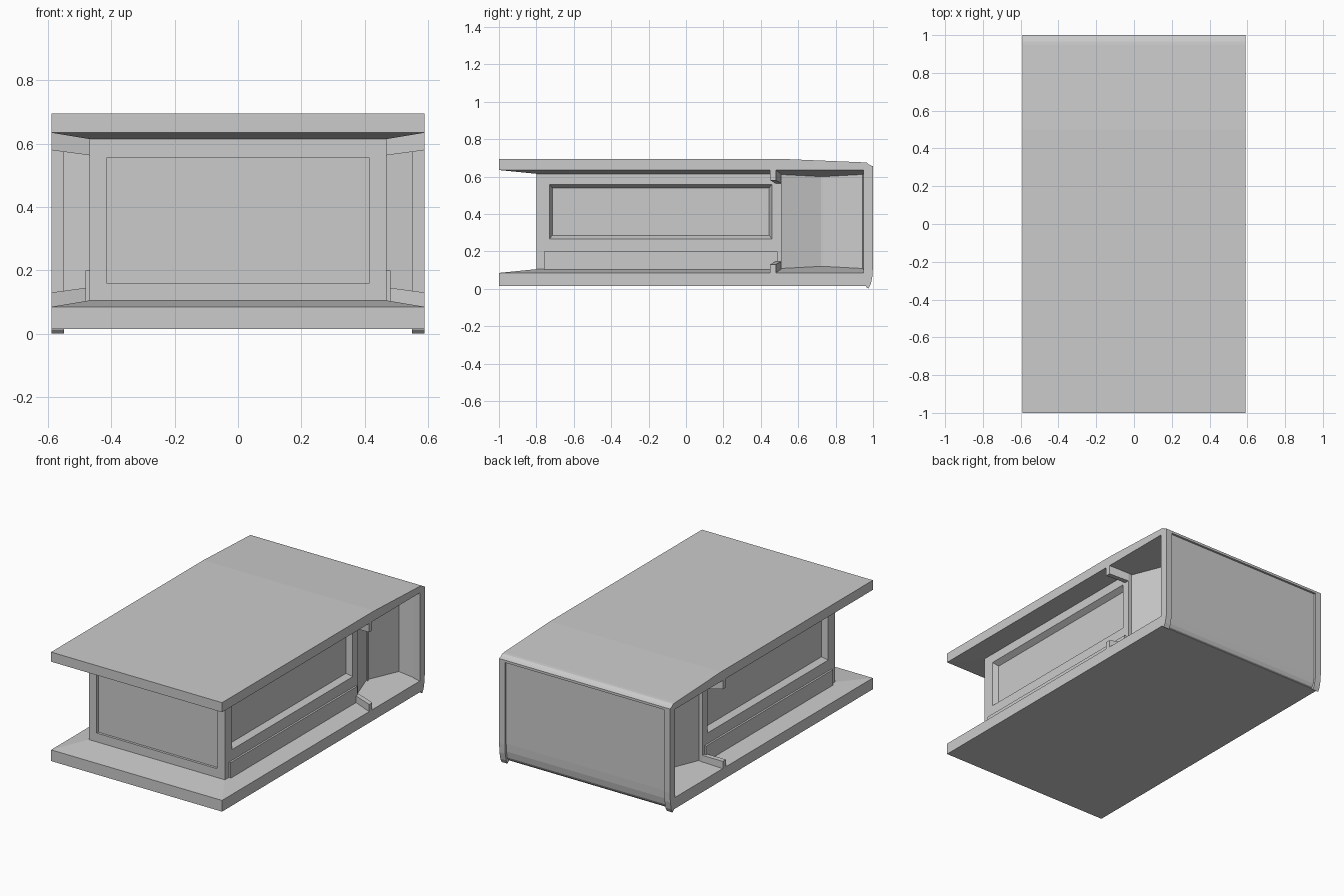
import bpy, bmesh
from itertools import product

if "Cube" in bpy.data.objects:
    bpy.data.objects.remove(bpy.data.objects["Cube"])


def finish(name, bm):
    bmesh.ops.recalc_face_normals(bm, faces=bm.faces[:])
    me = bpy.data.meshes.new(name)
    bm.to_mesh(me)
    bm.free()
    ob = bpy.data.objects.new(name, me)
    bpy.context.collection.objects.link(ob)
    return ob


def hull(name, pts):
    """Convex solid around a few points."""
    bm = bmesh.new()
    for p in pts:
        bm.verts.new(p)
    res = bmesh.ops.convex_hull(bm, input=bm.verts[:])
    loose = [v for v in bm.verts if not v.link_faces]
    bmesh.ops.delete(bm, geom=loose, context='VERTS')
    bmesh.ops.dissolve_limit(bm, angle_limit=0.005, verts=bm.verts[:], edges=bm.edges[:])
    return finish(name, bm)


def box(name, x, y, z):
    return hull(name, product(x, y, z))


def prism(name, profile, lo, hi, axis):
    """Extrude a profile along x (yz profile) or z (xy profile)."""
    bm = bmesh.new()
    def at(p, t):
        return (t, *p) if axis == 'x' else (*p, t)
    a = [bm.verts.new(at(p, lo)) for p in profile]
    b = [bm.verts.new(at(p, hi)) for p in profile]
    bm.faces.new(a)
    bm.faces.new(b[::-1])
    n = len(a)
    for i in range(n):
        bm.faces.new((a[i], a[(i + 1) % n], b[(i + 1) % n], b[i]))
    return finish(name, bm)


def cut(ob, cutter):
    m = ob.modifiers.new("cut", 'BOOLEAN')
    m.operation, m.solver, m.object = 'DIFFERENCE', 'EXACT', cutter
    bpy.context.view_layer.objects.active = ob
    bpy.ops.object.modifier_apply(modifier=m.name)
    bpy.data.objects.remove(cutter)


W = 0.59

# Roof and floor slabs, thicker toward the middle
roof = [(-1, .635), (-1, .695), (.5, .695), (.95, .676), (.95, .635)]
hull("roof_slab", [(x, y, z) for x in (-W, W) for y, z in roof]
     + list(product((-.35, .35), (-.6, .95), (.595,))))
floor = [(-1, .015), (-1, .085), (.96, .085), (.96, .015)]
hull("floor_slab", [(x, y, z) for x in (-W, W) for y, z in floor]
     + list(product((-.35, .35), (-.6, .95), (.125,))))

# Back wall: recessed panel curving under, side frames with feet, top frame
panel = [(.955, .66), (.987, .66), (.987, .13), (.985, .08), (.978, .04),
         (.968, .022), (.955, .015)]
hull("back_panel", [(x, y, z) for x in (-.55, .55) for y, z in panel]
     + list(product((-.4, .4), (.94,), (.1, .62))))
side = [(.95, .04), (.95, .676), (.967, .674), (.982, .662), (1, .655), (1, .13),
        (.997, .07), (.988, .025), (.975, .0), (.962, .012)]
for s, label in ((-1, "left"), (1, "right")):
    lo, hi = sorted((s * .55, s * W))
    prism("back_frame_" + label, side, lo, hi, 'x')
top = [(.95, .64), (.95, .676), (.967, .674), (.982, .662), (1, .655), (1, .64)]
prism("back_frame_top", top, -.55, .55, 'x')

# Central body with recessed front and side windows
core = box("body", (-.47, .47), (-.8, .51), (.09, .63))
cut(core, hull("front_cutter",
    list(product((-.415, .415), (-.81, -.785), (.16, .555)))))
for s in (-1, 1):
    outer = list(product((s * .48,), (-.734, .464), (.262, .564)))
    inner = list(product((s * .435,), (-.715, .445), (.285, .54)))
    cut(core, hull("side_cutter", outer + inner))

# Rear column with folded walls that pinch inward
half = [(.45, .5), (.38, .722), (.388, .722), (.388, .736), (.38, .736), (.45, .95)]
prism("rear_column", half + [(-x, y) for x, y in half[::-1]], .08, .64, 'z')

# Side skirts and skewed brackets at the body's rear corners
for s, label in ((-1, "left"), (1, "right")):
    box("skirt_" + label, (s * .46, s * .482), (-.76, .49), (.09, .2))
    for part, zo, zi in (("upper", (.58, .64), (.563, .62)),
                         ("lower", (.08, .13), (.10, .147))):
        hull(f"{part}_bracket_{label}",
             list(product((s * W,), (.45, .48), zo))
             + list(product((s * .465,), (.48, .51), zi)))
